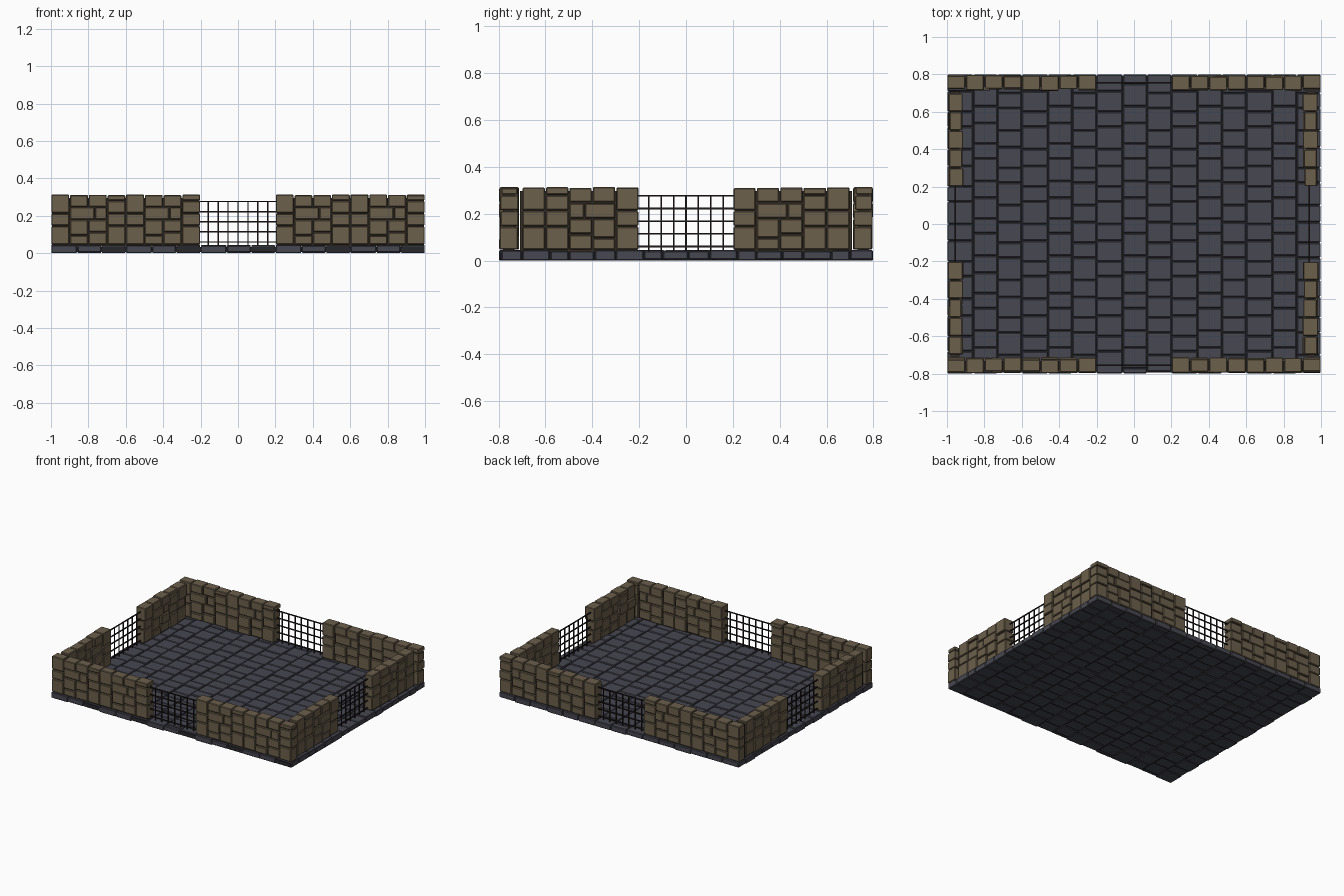
import bpy, bmesh, random
from mathutils import Matrix, Vector

random.seed(4)
cube = bpy.data.objects.get("Cube")
if cube:
    bpy.data.objects.remove(cube, do_unlink=True)


def material(name, colour):
    mat = bpy.data.materials.new(name)
    mat.use_nodes = True
    mat.diffuse_color = (*colour, 1)
    bsdf = next(n for n in mat.node_tree.nodes if n.type == 'BSDF_PRINCIPLED')
    bsdf.inputs["Base Color"].default_value = (*colour, 1)
    return mat


brown_stone = material("brown_stone", (0.150, 0.115, 0.072))
grey_slab = material("grey_slab", (0.062, 0.063, 0.082))
wall_mortar = material("wall_mortar", (0.035, 0.027, 0.018))
floor_mortar = material("floor_mortar", (0.022, 0.022, 0.027))
dark_iron = material("dark_iron", (0.016, 0.010, 0.010))

FLOOR_TOP, WALL_TOP = 0.045, 0.314
DOOR = 0.2                      # half width of each gateway
MODULE = 0.4                    # stone pattern repeat


def add_box(bm, low, high):
    low, high = Vector(low), Vector(high)
    bmesh.ops.create_cube(bm, size=1, matrix=Matrix.Translation((low + high) / 2)
                          @ Matrix.Diagonal((*(high - low), 1)))


def make_object(name, boxes, mat, bevel=0):
    bm = bmesh.new()
    for low, high in boxes:
        add_box(bm, low, high)
    mesh = bpy.data.meshes.new(name)
    bm.to_mesh(mesh)
    bm.free()
    mesh.materials.append(mat)
    obj = bpy.data.objects.new(name, mesh)
    bpy.context.collection.objects.link(obj)
    if bevel:
        mod = obj.modifiers.new("Worn edges", 'BEVEL')
        mod.width, mod.segments = bevel, 1
    return obj


# Floor slabs: staggered columns of worn blocks over a mortar bed
columns = (0, 0.14, 0.27, MODULE)
lengths = (0.12, 0.08, 0.11, 0.09)
slabs = []
for module in range(5):
    for c in range(3):
        x0 = -1 + module * MODULE + columns[c]
        x1 = -1 + module * MODULE + columns[c + 1]
        y, i = -0.8 - 0.05 * c, c
        while y < 0.79:
            end = y + lengths[i % 4]
            low, high = max(y, -0.8), min(end, 0.8)
            if high - low > 0.02:
                drop = random.uniform(0, 0.006)
                slabs.append(((x0 + 0.002, low + 0.002, random.choice((0, 0.005))),
                              (x1 - 0.002, high - 0.002, FLOOR_TOP - drop)))
            y, i = end, i + 1
make_object("floor_slabs", slabs, grey_slab, 0.004)
make_object("floor_bed", [((-0.993, -0.793, 0.006), (0.993, 0.793, 0.034))], floor_mortar)

# Interlocking stones of one wall module, on a 12 by 8 grid: left, bottom, right, top
PATTERN = ((0, 0, 3, 3), (3, 0, 6, 1.5), (6, 0, 9, 2), (9, 0, 12, 3),
           (3, 1.5, 6, 4), (0, 3, 3, 5), (6, 2, 9, 4), (9, 3, 12, 5),
           (3, 4, 7, 6), (7, 4, 9, 6), (0, 5, 3, 8), (3, 6, 6, 8),
           (6, 6, 9, 8), (9, 5, 12, 7), (9, 7, 12, 8))


def oriented(axis, u0, u1, w0, w1, z0, z1):
    """Box with u along the wall axis and w across it."""
    u0, u1 = sorted((u0, u1))
    w0, w1 = sorted((w0, w1))
    if axis == 'x':
        return (u0, w0, z0), (u1, w1, z1)
    return (w0, u0, z0), (w1, u1, z1)


def wall(name, axis, start, length, way, inner, outer, side):
    stones = []
    height = WALL_TOP - FLOOR_TOP
    gap = 0.0025
    for m in range(2):
        for left, bottom, right, top in PATTERN:
            a = m * MODULE + left / 12 * MODULE
            b = min(m * MODULE + right / 12 * MODULE, length)
            if b - a < 0.02:
                continue
            z1 = FLOOR_TOP + top / 8 * height - gap
            if top == 8:
                z1 += gap - random.uniform(0, 0.006)
            w0 = inner + random.uniform(0, 0.014)
            w1 = outer - random.uniform(0, 0.01)
            stones.append(oriented(axis, start + way * (a + gap), start + way * (b - gap),
                                   side * w0, side * w1,
                                   FLOOR_TOP + bottom / 8 * height + gap, z1))
    make_object(name + "_stones", stones, brown_stone, 0.004)
    core = oriented(axis, start + way * 0.006, start + way * (length - 0.006),
                    side * (inner + 0.02), side * (outer - 0.016),
                    FLOOR_TOP - 0.01, WALL_TOP - 0.018)
    make_object(name + "_mortar", [core], wall_mortar)


# Front and back walls run to the corners, side walls fit between them
for side, label in ((-1, "front"), (1, "back")):
    wall(label + "_wall_right", 'x', -1, 0.8, 1, 0.712, 0.798, side)
    wall(label + "_wall_left", 'x', DOOR, 0.8, 1, 0.712, 0.798, side)
for side, label in ((-1, "right"), (1, "left")):
    inner, outer = (0.912, 0.996) if side < 0 else (0.902, 0.986)
    wall(label + "_wall_front", 'y', -DOOR, 0.515, -1, inner, outer, side)
    wall(label + "_wall_back", 'y', DOOR, 0.515, 1, inner, outer, side)


# Iron lattice gates in the four gateways
def gate(name, axis, plane):
    r = 0.0035
    bars = []
    for i in range(-3, 4):
        u = i * 0.053
        bars.append(oriented(axis, u - r, u + r, plane - r, plane + r, FLOOR_TOP - 0.01, 0.28))
    for i in range(5):
        z = 0.06 + i * 0.054
        bars.append(oriented(axis, -DOOR - 0.01, DOOR + 0.01, plane - r, plane + r, z - r, z + r))
    make_object(name, bars, dark_iron)


gate("front_gate", 'x', -0.755)
gate("back_gate", 'x', 0.755)
gate("right_gate", 'y', -0.955)
gate("left_gate", 'y', 0.937)
